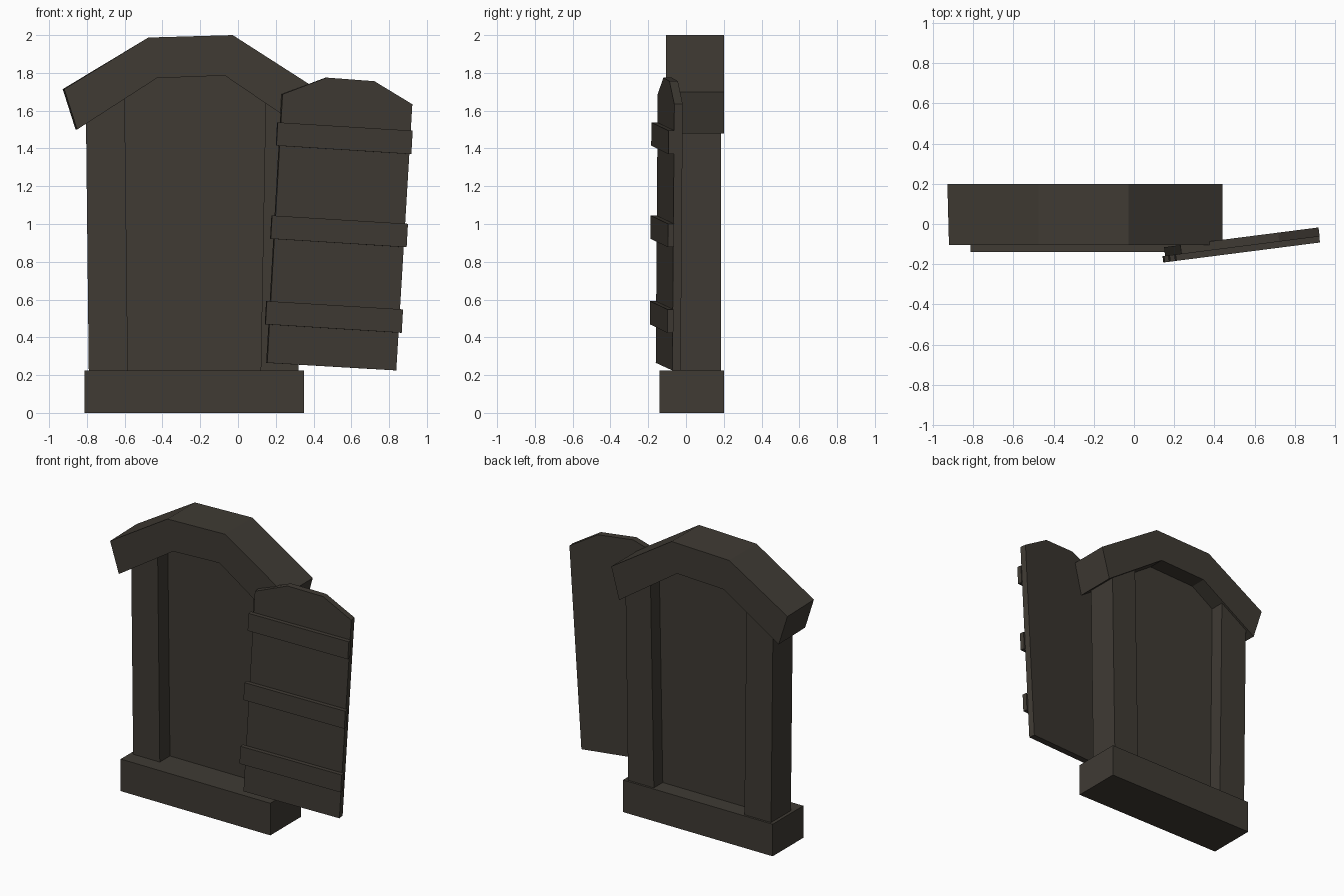
import bpy, bmesh
from mathutils import Vector

if "Cube" in bpy.data.objects:
    bpy.data.objects.remove(bpy.data.objects["Cube"])

wood = bpy.data.materials.new("dark weathered wood")
wood.diffuse_color = (0.050, 0.043, 0.034, 1)
wood.use_nodes = True
wood.node_tree.nodes["Principled BSDF"].inputs["Base Color"].default_value = wood.diffuse_color


def prism(name, front, back):
    """Solid between two matching rings of points."""
    bm = bmesh.new()
    f = [bm.verts.new(p) for p in front]
    b = [bm.verts.new(p) for p in back]
    n = len(f)
    bm.faces.new(f)
    bm.faces.new(b[::-1])
    for i in range(n):
        j = (i + 1) % n
        bm.faces.new((f[j], f[i], b[i], b[j]))
    bmesh.ops.recalc_face_normals(bm, faces=bm.faces)
    me = bpy.data.meshes.new(name)
    bm.to_mesh(me)
    bm.free()
    me.materials.append(wood)
    ob = bpy.data.objects.new(name, me)
    bpy.context.collection.objects.link(ob)
    return ob


def slab(name, outline, y0, y1):
    """Front-view outline extruded in depth."""
    return prism(name, [(x, y0, z) for x, z in outline],
                 [(x, y1, z) for x, z in outline])


# Base step
slab("base_step", [(-.813, 0), (.349, 0), (.349, .225), (-.813, .225)], -.14, .2)

# Posts, tops hidden inside the arch
slab("left_post", [(-.79, .22), (-.583, .22), (-.60, 1.70), (-.805, 1.57)], -.035, .185)
slab("right_post", [(.12, .22), (.32, .22), (.34, 1.55), (.147, 1.70)], -.035, .185)

# Thin panel filling the doorway
slab("back_panel", [(-.60, .22), (.14, .22), (.16, 1.68), (-.06, 1.81),
                    (-.44, 1.80), (-.62, 1.68)], .078, .086)

# Arch: outer and inner edge, flared slightly at the back on the left
outer = [(-.92, 1.714), (-.475, 1.987), (-.028, 2.0), (.44, 1.70)]
inner = [(.38, 1.48), (-.07, 1.786), (-.43, 1.772), (-.852, 1.50)]
ring = outer + inner
prism("arch", [(x, -.105, z) for x, z in ring],
      [(x - (.008 if x < -.8 else 0), .2, z) for x, z in ring])

# Open door leaf, lying in a slightly turned plane
normal = Vector((.128, -1, 0)).normalized()


def leaf(name, outline, near, far):
    pts = [Vector((x, -.18 + .128 * x, z)) for x, z in outline]
    return prism(name, [p + normal * near for p in pts],
                 [p + normal * far for p in pts])


leaf("door_leaf", [(.155, .265), (.838, .225), (.923, 1.634), (.722, 1.756),
                   (.469, 1.775), (.236, 1.687)], 0, -.045)

# Three cross straps on the door
for i, (xl, xr, zt) in enumerate([(.207, .921, 1.538), (.177, .896, 1.045), (.149, .870, .592)]):
    leaf("door_strap_%d" % (i + 1),
         [(xl - .007, zt - .123), (xr - .007, zt - .168), (xr, zt - .044), (xl, zt)],
         .03, -.002)
